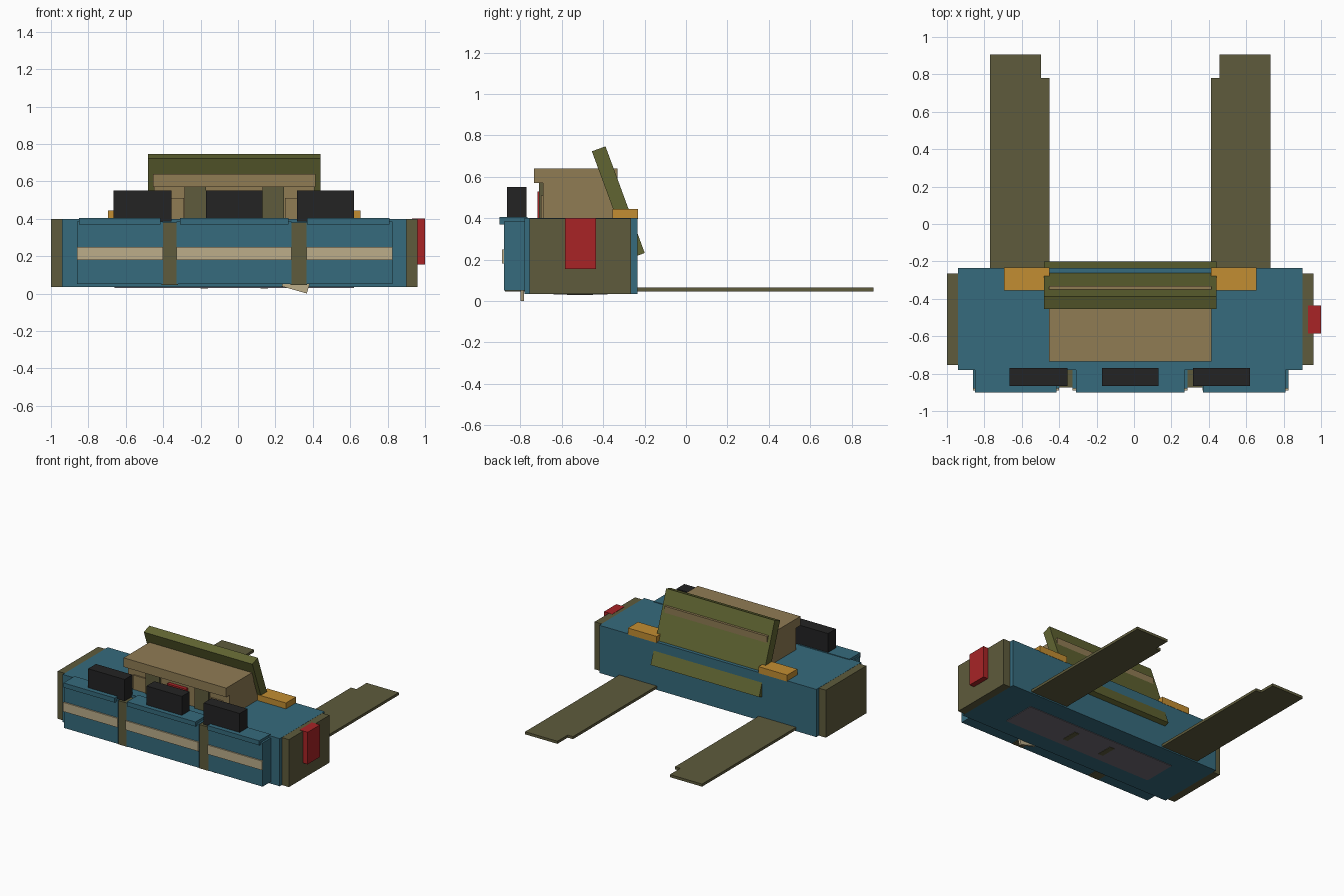
import bpy
import bmesh
from math import radians
from mathutils import Matrix, Vector

cube = bpy.data.objects.get("Cube")
if cube:
    bpy.data.objects.remove(cube, do_unlink=True)

MID = -0.02  # symmetry plane of the pack


def material(name, r, g, b):
    lin = [((c / 255 + 0.055) / 1.055) ** 2.4 for c in (r, g, b)] + [1]
    m = bpy.data.materials.new(name)
    m.use_nodes = True
    m.diffuse_color = lin
    m.node_tree.nodes["Principled BSDF"].inputs["Base Color"].default_value = lin
    return m


blue = material("blue canvas", 54, 107, 125)
drab = material("drab webbing", 94, 91, 60)
olive = material("olive board", 97, 101, 50)
brown = material("brown roll", 144, 124, 84)
tan = material("tan trim", 188, 174, 138)
orange = material("orange buckle", 194, 141, 50)
red = material("red tag", 168, 36, 38)
black = material("black block", 35, 35, 36)
grey = material("grey base", 112, 108, 118)


def finish(name, bm, mat):
    bmesh.ops.recalc_face_normals(bm, faces=bm.faces)
    mesh = bpy.data.meshes.new(name)
    bm.to_mesh(mesh)
    bm.free()
    mesh.materials.append(mat)
    obj = bpy.data.objects.new(name, mesh)
    bpy.context.collection.objects.link(obj)
    return obj


def box(name, mat, x, y, z, rot=None):
    """Box from (min, max) spans, optionally turned about its centre."""
    spans = (x, y, z)
    centre = Vector([(a + b) / 2 for a, b in spans])
    size = Vector([b - a for a, b in spans])
    bm = bmesh.new()
    bmesh.ops.create_cube(bm, size=1, matrix=Matrix.Diagonal(size).to_4x4())
    obj = finish(name, bm, mat)
    obj.location = centre
    if rot:
        obj.rotation_euler = rot
    return obj


def mirrored(x, side):
    return sorted((MID + side * x[0], MID + side * x[1]))


# Main body
box("main_body", blue, (-0.94, 0.90), (-0.78, -0.235), (0.035, 0.40))
box("base_panel", grey, (-0.66, 0.62), (-0.64, -0.38), (0.031, 0.037))

# Pouches, each with a flap, a trim band and a black block on top
for label, pouch, flap, block in (
        ("right", (-0.86, -0.40), (-0.85, -0.415), (-0.665, -0.355)),
        ("middle", (-0.33, 0.285), (-0.31, 0.27), (-0.17, 0.13)),
        ("left", (0.365, 0.825), (0.37, 0.81), (0.315, 0.62))):
    box(label + "_pouch", blue, pouch, (-0.88, -0.77), (0.05, 0.385))
    box(label + "_flap", blue, flap, (-0.90, -0.765), (0.37, 0.405))
    box(label + "_trim", tan, pouch, (-0.89, -0.875), (0.18, 0.25))
    box(label + "_block", black, block, (-0.865, -0.77), (0.385, 0.55))

# Parts in mirrored pairs
for label, s in (("left", 1), ("right", -1)):
    box(label + "_end_pad", drab, mirrored((0.90, 0.98), s), (-0.755, -0.265), (0.035, 0.399))
    box(label + "_pouch_strap", drab, mirrored((0.30, 0.39), s), (-0.875, -0.77), (0.045, 0.38))
    box(label + "_roll_strap", drab, mirrored((0.15, 0.267), s), (-0.71, -0.68), (0.39, 0.575))
    box(label + "_roll_pocket", brown, mirrored((0.27, 0.38), s), (-0.70, -0.68), (0.39, 0.51))
    box(label + "_base_loop", drab, mirrored((0.14, 0.18), s), (-0.575, -0.45), (0.028, 0.04))
    box(label + "_buckle", orange, mirrored((0.432, 0.675), s), (-0.355, -0.233), (0.395, 0.445))

    # Long flat strap with a notched inner corner
    outline = [(0.432, -0.26), (0.75, -0.26), (0.75, 0.905),
               (0.477, 0.905), (0.477, 0.78), (0.432, 0.78)]
    bm = bmesh.new()
    face = bm.faces.new([bm.verts.new((MID + s * x, y, 0.045)) for x, y in outline])
    top = bmesh.ops.extrude_face_region(bm, geom=[face])["geom"]
    bmesh.ops.translate(bm, vec=(0, 0, 0.02),
                        verts=[v for v in top if isinstance(v, bmesh.types.BMVert)])
    finish(label + "_shoulder_strap", bm, drab)

# Roll on top and the leaning board behind it
box("roll_body", brown, (-0.45, 0.41), (-0.69, -0.345), (0.39, 0.60))
box("roll_cover", brown, (-0.455, 0.415), (-0.735, -0.331), (0.57, 0.64))
box("leaning_board", olive, (-0.48, 0.44), (-0.362, -0.292), (0.203, 0.752),
    (radians(20.2), 0, 0))

# Tags
box("side_tag", red, (0.93, 1.0), (-0.585, -0.435), (0.155, 0.401))
box("front_tag", red, (-0.10, 0.06), (-0.718, -0.68), (0.39, 0.53))
box("loose_corner", tan, (0.242, 0.382), (-0.80, -0.782), (0.018, 0.098),
    (0, radians(16), 0))
